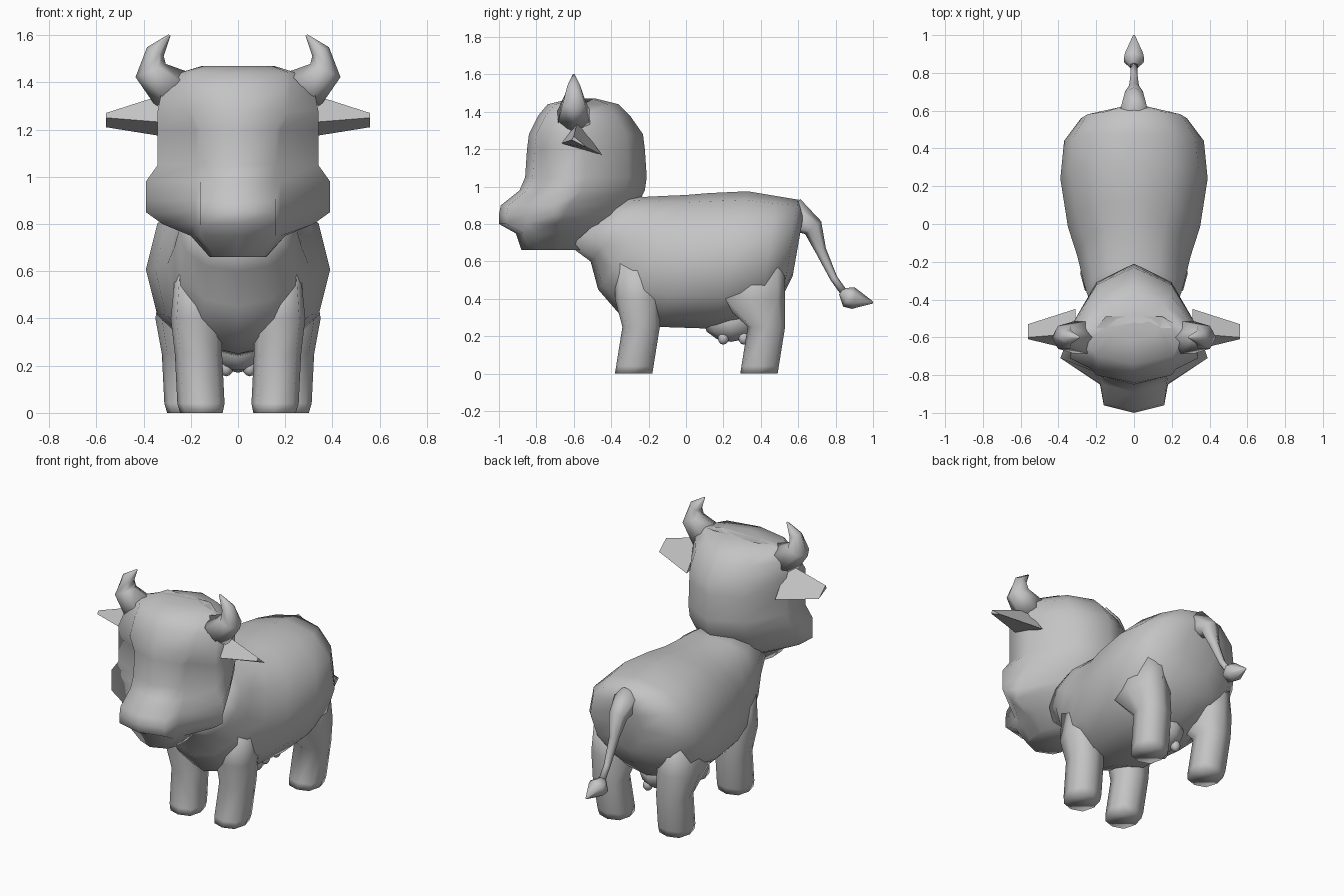
import bpy, bmesh, math
from mathutils import Vector

cube = bpy.data.objects.get("Cube")
if cube:
    bpy.data.objects.remove(cube)

GREY = (.55, .55, .55, 1)
plain_grey = bpy.data.materials.new("plain_grey")
plain_grey.use_nodes = True
plain_grey.diffuse_color = GREY
bsdf = plain_grey.node_tree.nodes["Principled BSDF"]
bsdf.inputs["Base Color"].default_value = GREY


def finish(name, bm, sharp_angle):
    """Turn a bmesh into a shaded, coloured object."""
    bmesh.ops.recalc_face_normals(bm, faces=bm.faces)
    mesh = bpy.data.meshes.new(name)
    bm.to_mesh(mesh)
    bm.free()
    mesh.materials.append(plain_grey)
    mesh.shade_smooth()
    mesh.set_sharp_from_angle(angle=math.radians(sharp_angle))
    bpy.context.collection.objects.link(bpy.data.objects.new(name, mesh))


def loft(name, rings, sharp_angle=150):
    """Skin a list of equal-length point rings and cap both ends."""
    bm = bmesh.new()
    rows = [[bm.verts.new(point) for point in ring] for ring in rings]
    for lower, upper in zip(rows, rows[1:]):
        for i in range(len(lower)):
            bm.faces.new((lower[i - 1], lower[i], upper[i], upper[i - 1]))
    bm.faces.new(rows[0])
    bm.faces.new(rows[-1])
    finish(name, bm, sharp_angle)


def pair(name, rings, sharp_angle=150):
    """Build a left part and its mirrored right twin."""
    loft("left_" + name, rings, sharp_angle)
    loft("right_" + name, [[(-x, y, z) for x, y, z in ring] for ring in rings], sharp_angle)


def ball(name, center, size):
    """Low-poly ellipsoid."""
    bm = bmesh.new()
    bmesh.ops.create_uvsphere(bm, u_segments=8, v_segments=6, radius=1)
    bmesh.ops.scale(bm, vec=Vector(size), verts=bm.verts)
    bmesh.ops.translate(bm, vec=Vector(center), verts=bm.verts)
    finish(name, bm, 150)


def oval(count, power=1):
    """Unit superellipse; a smaller power gives a squarer outline."""
    angles = [math.tau * i / count for i in range(count)]
    return [tuple(math.copysign(abs(v) ** power, v) for v in (math.cos(a), math.sin(a)))
            for a in angles]


def tube(path, radii, side):
    """Hexagonal rings square to a planar path."""
    path = [Vector(point) for point in path]
    side = Vector(side)
    rings = []
    for i, (center, radius) in enumerate(zip(path, radii)):
        along = path[min(i + 1, len(path) - 1)] - path[max(i - 1, 0)]
        across = along.normalized().cross(side)
        rings.append([center + radius * (across * c + side * s) for c, s in oval(6)])
    return rings


# Body: slanted sections from the chest to the rump
def body_section(belly, spine, width):
    ring = []
    for across, up in oval(12, .92):
        y, z = Vector(belly).lerp(Vector(spine), (up + 1) / 2)
        ring.append((width * across, y, z))
    return ring


loft("body", [
    body_section(belly=(-.62, .68), spine=(-.32, .95), width=.2),
    body_section(belly=(-.51, .6), spine=(-.22, .945), width=.25),
    body_section(belly=(-.47, .45), spine=(-.12, .95), width=.27),
    body_section(belly=(-.34, .3), spine=(0, .955), width=.3),
    body_section(belly=(-.15, .25), spine=(.12, .965), width=.35),
    body_section(belly=(.15, .24), spine=(.33, .975), width=.39),
    body_section(belly=(.4, .3), spine=(.48, .95), width=.37),
    body_section(belly=(.52, .42), spine=(.6, .93), width=.28),
    body_section(belly=(.57, .52), spine=(.63, .86), width=.1),
])


# Head: horizontal sections, with the muzzle and nose bridge in front of the eyes
def head_section(z, nose, cheek, back):
    forehead = z > 1.25
    bridge = min(.2 if forehead else .16, cheek * .8)
    face = nose + .08 if forehead else max(-.76, nose + .04)
    side = min(cheek, .33)
    depth = back - nose
    half = [
        (bridge, nose + .04),
        (bridge + .02, (nose + face) / 2 + .03),
        (cheek, face + .05),
        (side, nose + depth / 2),
        (side * .6, back - depth * .15),
    ]
    left = [(x, y, z) for x, y in half]
    right = [(-x, y, z) for x, y in reversed(half)]
    return [(0, nose, z)] + left + [(0, back, z)] + right


loft("head", [
    head_section(z=.66, nose=-.88, cheek=.12, back=-.5),
    head_section(z=.75, nose=-.91, cheek=.2, back=-.4),
    head_section(z=.8, nose=-1, cheek=.32, back=-.35),
    head_section(z=.85, nose=-1, cheek=.39, back=-.3),
    head_section(z=.9, nose=-.99, cheek=.39, back=-.26),
    head_section(z=.98, nose=-.89, cheek=.39, back=-.22),
    head_section(z=1.05, nose=-.86, cheek=.34, back=-.21),
    head_section(z=1.2, nose=-.85, cheek=.34, back=-.22),
    head_section(z=1.28, nose=-.84, cheek=.34, back=-.23),
    head_section(z=1.38, nose=-.79, cheek=.32, back=-.3),
    head_section(z=1.44, nose=-.74, cheek=.25, back=-.36),
    head_section(z=1.47, nose=-.62, cheek=.15, back=-.48),
])

# Horns curling up and inward
pair("horn", tube(
    path=[(.28, -.6, 1.37), (.37, -.6, 1.45), (.35, -.6, 1.53), (.29, -.6, 1.6)],
    radii=(.1, .07, .04, .005), side=(0, 1, 0)))

# Ears: flat three-sided wedges
pair("ear", [
    [(.31, -.58, 1.35), (.31, -.67, 1.23), (.31, -.45, 1.17)],
    [(.56, -.6, 1.27), (.56, -.61, 1.25), (.56, -.53, 1.21)],
], sharp_angle=30)


# Legs: leaning back up to the knee, then flaring forward into shoulder or thigh
def leg(name, x, y, flare, haunch):
    rings = []
    for z, width, depth in ((0, .09, .1), (.04, .1, .1), (.25, .1, .1),
                            (.4, flare, haunch), (.6, .08, haunch)):
        middle = y + min(z, .25) * .16 + .1 - depth
        rings.append([(x + z * .05 + width * c, middle + depth * s, z)
                      for c, s in oval(8, .75)])
    pair(name, rings)


leg("front_leg", x=.155, y=-.28, flare=.11, haunch=.12)
leg("rear_leg", x=.21, y=.39, flare=.12, haunch=.18)

# Udder with four teats
ball("udder", center=(0, .24, .28), size=(.12, .15, .11))
for side, x in (("left", .05), ("right", -.05)):
    for end, y in (("front", .2), ("rear", .31)):
        ball(f"{side}_{end}_teat", center=(x, y, .19), size=(.03, .03, .035))

# Tail ending in a pointed tuft
loft("tail", tube(
    path=[(0, .56, .86), (0, .68, .78), (0, .72, .66), (0, .79, .51), (0, .84, .44)],
    radii=(.09, .055, .03, .02, .02), side=(1, 0, 0)))
loft("tail_tuft", tube(
    path=[(0, .83, .44), (0, .87, .41), (0, .9, .4), (0, 1, .38)],
    radii=(.02, .06, .055, .005), side=(1, 0, 0)))
